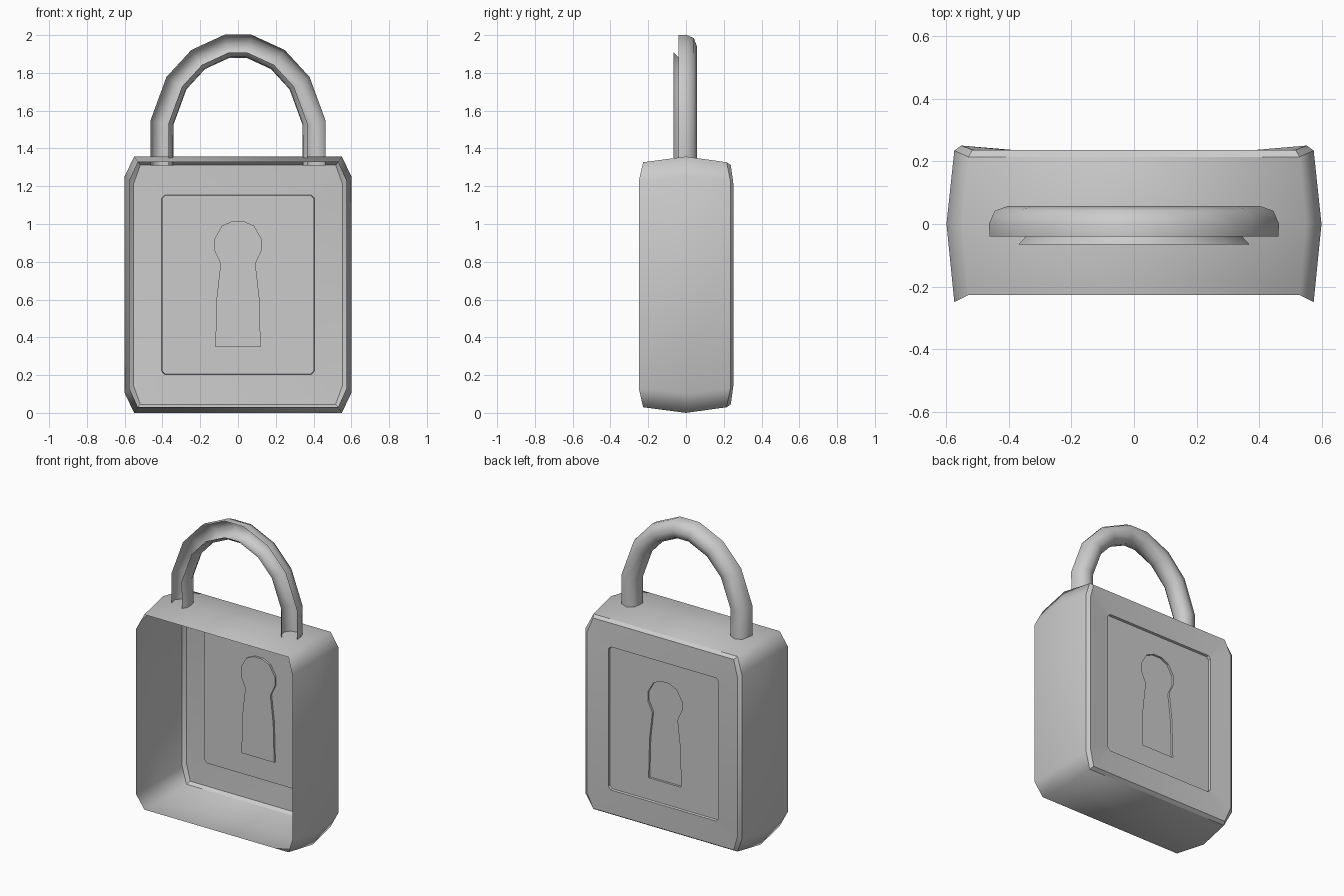
import bpy, bmesh, math
from mathutils import Vector

if "Cube" in bpy.data.objects:
    bpy.data.objects.remove(bpy.data.objects["Cube"])

H = 1.357  # body height


def finish(bm, name, angle):
    me = bpy.data.meshes.new(name)
    bm.to_mesh(me)
    bm.free()
    ob = bpy.data.objects.new(name, me)
    bpy.context.collection.objects.link(ob)
    bpy.ops.object.select_all(action='DESELECT')
    ob.select_set(True)
    bpy.context.view_layer.objects.active = ob
    bpy.ops.object.shade_smooth_by_angle(angle=math.radians(angle))
    return ob


def octagon(bm, xs, zs, ys, xc, zc, yc):
    """Cut-corner rectangle: side points (xs, ys, margin zs), top/bottom points (xc, yc, margin zc)."""
    pts = [(-xc, yc, zc), (xc, yc, zc), (xs, ys, zs), (xs, ys, H - zs),
           (xc, yc, H - zc), (-xc, yc, H - zc), (-xs, ys, H - zs), (-xs, ys, zs)]
    return [bm.verts.new(p) for p in pts]


def bridge(bm, a, b):
    n = len(a)
    for i in range(n):
        j = (i + 1) % n
        bm.faces.new((a[i], b[i], b[j], a[j]))


# Bulging body shell, open at the front
bm = bmesh.new()
rings = [octagon(bm, 0.575, 0.13, -0.25, 0.53, 0.03, -0.227),
         octagon(bm, 0.60, 0.105, 0, 0.55, 0, 0),
         octagon(bm, 0.575, 0.13, 0.235, 0.53, 0.03, 0.215)]
for a, b in zip(rings, rings[1:]):
    bridge(bm, a, b)
finish(bm, "body_shell", 70)

# Back plate: chamfer, frame, recessed panel and keyhole
bm = bmesh.new()
rings = [octagon(bm, 0.575, 0.13, 0.235, 0.53, 0.03, 0.215),
         octagon(bm, 0.553, 0.145, 0.251, 0.517, 0.045, 0.237),
         octagon(bm, 0.405, 0.222, 0.237, 0.388, 0.203, 0.237),
         octagon(bm, 0.402, 0.224, 0.222, 0.386, 0.206, 0.222)]
for a, b in zip(rings, rings[1:]):
    bridge(bm, a, b)
half = [(0.12, 0.35), (0.113, 0.61), (0.092, 0.79), (0.125, 0.86),
        (0.125, 0.92), (0.085, 0.99), (0.03, 1.015)]
outline = half + [(-x, z) for x, z in reversed(half)]
rim = [bm.verts.new((x, 0.222, z)) for x, z in outline]
floor = [bm.verts.new((x, 0.208, z)) for x, z in outline]
bridge(bm, rim, floor)
bm.faces.new(floor[::-1])
edges = []
for loop in (rings[-1], rim):
    for i in range(len(loop)):
        edges.append(bm.edges.get((loop[i], loop[(i + 1) % len(loop)])))
bmesh.ops.triangle_fill(bm, use_beauty=True, use_dissolve=False,
                        edges=edges, normal=(0, 1, 0))
finish(bm, "back_plate", 25)

# Shackle: part-open tube swept along an arch
leg = [(0.4, 1.31), (0.402, 1.535), (0.325, 1.745), (0.21, 1.87), (0.058, 1.94)]
path = [Vector(p) for p in leg + [(-x, z) for x, z in reversed(leg)]]
section = [(0.06, -0.04), (0.062, 0.0), (0.044, 0.042), (0, 0.058),
           (-0.044, 0.042), (-0.06, 0.0), (-0.056, -0.04), (-0.033, -0.065)]
bm = bmesh.new()
rows = []
for i, p in enumerate(path):
    d0 = (p - path[max(i - 1, 0)]) if i else path[1] - p
    d1 = (path[i + 1] - p) if i < len(path) - 1 else d0
    t = (d0.normalized() + d1.normalized()).normalized()
    miter = 1 / max(t.dot(d0.normalized()), 0.5)
    n = Vector((t.y, -t.x)) * miter
    rows.append([bm.verts.new((p.x + n.x * r, y, p.y + n.y * r)) for r, y in section])
for a, b in zip(rows, rows[1:]):
    for i in range(len(section) - 1):
        bm.faces.new((a[i], a[i + 1], b[i + 1], b[i]))
finish(bm, "shackle", 50)
